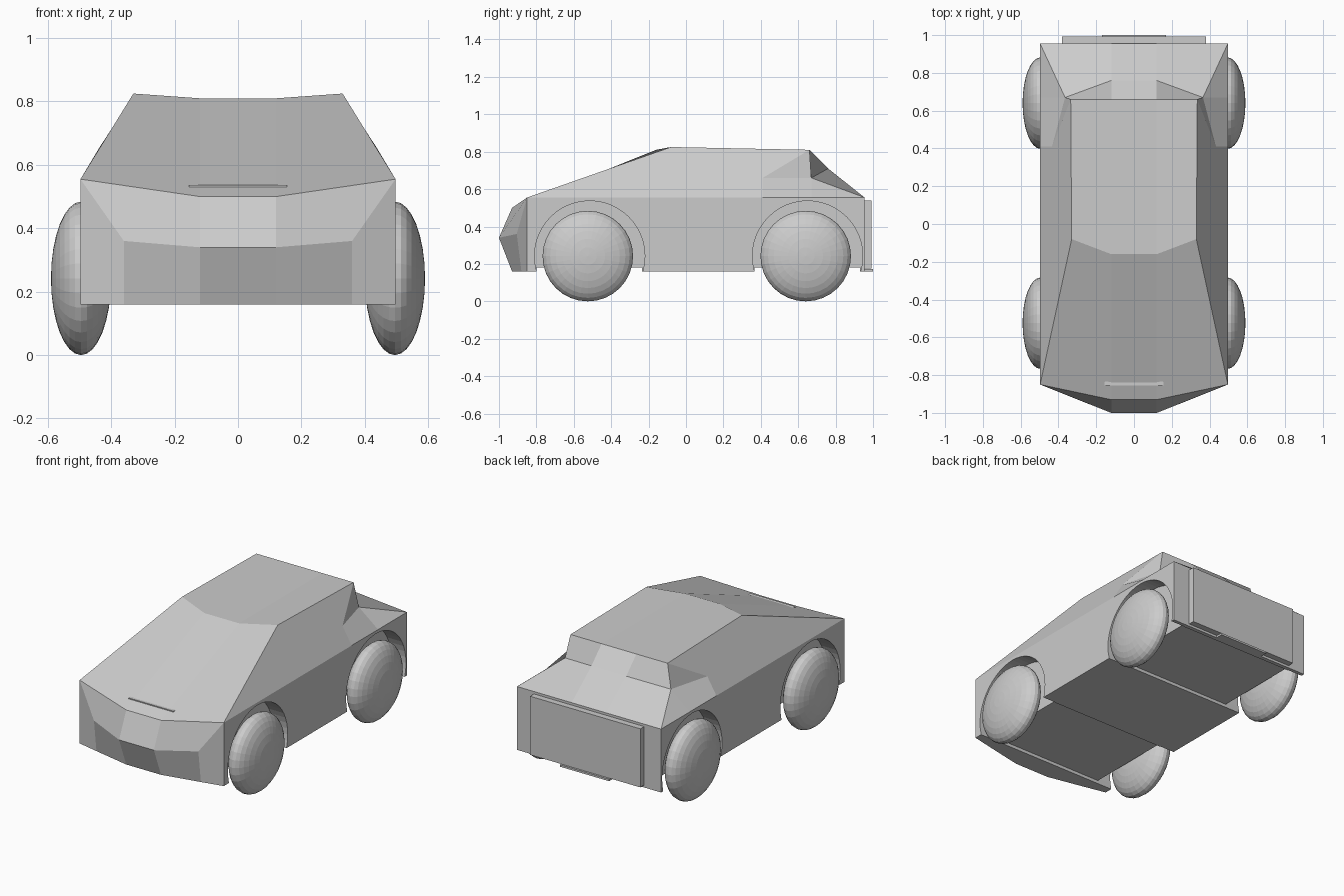
import bpy, bmesh, math

if "Cube" in bpy.data.objects:
    bpy.data.objects.remove(bpy.data.objects["Cube"])

# Right-hand half of the shell: inner (b), mid (m), outer (o) and roof (r) points
P = dict(
    b0=(.12, -.93, .16), b1=(.12, -1, .34), b2=(.12, -.93, .50), b3=(.12, -.16, .81),
    b4=(.12, .66, .81), b5=(.12, .76, .71), b6=(.12, .955, .555), b7=(.12, .955, .16),
    m0=(.36, -.88, .16), m1=(.36, -.905, .36),
    o0=(.497, -.85, .16), o1=(.497, -.85, .555), o2=(.497, .955, .555), o3=(.497, .955, .16),
    s0=(.497, .41, .555), s1=(.497, .67, .555), s2=(.434, .41, .66),
    r0=(.33, -.08, .825), r1=(.335, .66, .81), t0=(.365, .67, .66))
FACES = ["b0 m0 m1 b1", "m0 o0 o1 m1", "b1 m1 o1 b2", "b2 o1 r0 b3", "b3 r0 r1 b4",
         "b4 r1 t0 b5", "b5 t0 o2 b6", "t0 s1 o2", "s2 s0 s1 t0", "r0 o1 s0 s2 r1",
         "r1 s2 t0", "b6 o2 o3 b7", "o0 o3 o2 s1 s0 o1", "b0 b7 o3 o0 m0"]


def add_object(name, bm):
    bmesh.ops.recalc_face_normals(bm, faces=bm.faces)
    me = bpy.data.meshes.new(name)
    bm.to_mesh(me)
    bm.free()
    ob = bpy.data.objects.new(name, me)
    bpy.context.collection.objects.link(ob)
    return ob


def box(name, x, y, z):
    bm = bmesh.new()
    bmesh.ops.create_cube(bm, size=1)
    for v in bm.verts:
        v.co = [r[0] if c < 0 else r[1] for c, r in zip(v.co, (x, y, z))]
    return add_object(name, bm)


def cut(target, cutter):
    cutter.hide_render = True
    mod = target.modifiers.new("cut", 'BOOLEAN')
    mod.operation = 'DIFFERENCE'
    mod.solver = 'EXACT'
    mod.object = cutter
    bpy.context.view_layer.objects.active = target
    bpy.ops.object.modifier_apply(modifier=mod.name)
    bpy.data.objects.remove(cutter)


# Faceted body shell, mirrored and bridged down the middle
bm = bmesh.new()
V = {s: {k: bm.verts.new((s * x, y, z)) for k, (x, y, z) in P.items()} for s in (1, -1)}
for s in (1, -1):
    for f in FACES:
        bm.faces.new([V[s][k] for k in f.split()])
for i in range(8):
    a, b = f"b{i}", f"b{(i + 1) % 8}"
    bm.faces.new((V[1][a], V[1][b], V[-1][b], V[-1][a]))
body = add_object("body", bm)

# Wheel arches, raised floor between them, and the wheels
for end, y in (("front", -.525), ("rear", .64)):
    cut(body, box("floor_cutter", (-.7, .7), (y - .275, y + .29), (0, .18)))
    for side, s in (("right", 1), ("left", -1)):
        bpy.ops.mesh.primitive_cylinder_add(vertices=48, radius=.295, depth=.2,
                                            location=(s * .495, y + .01, .242),
                                            rotation=(0, math.pi / 2, 0))
        cut(body, bpy.context.object)
        bpy.ops.mesh.primitive_uv_sphere_add(segments=32, ring_count=16, radius=1,
                                             location=(s * .495, y, .242),
                                             rotation=(0, math.pi / 2, 0))
        wheel = bpy.context.object
        wheel.name = f"{end}_{side}_wheel"
        wheel.scale = (.242, .242, .095)

# Tail panel, its lower lip and the slim hood strip
box("rear_panel", (-.38, .38), (.94, .993), (.175, .54))
box("rear_lip", (-.17, .17), (.94, 1), (.16, .172))
box("hood_strip", (-.155, .155), (-.855, -.82), (.531, .537))
